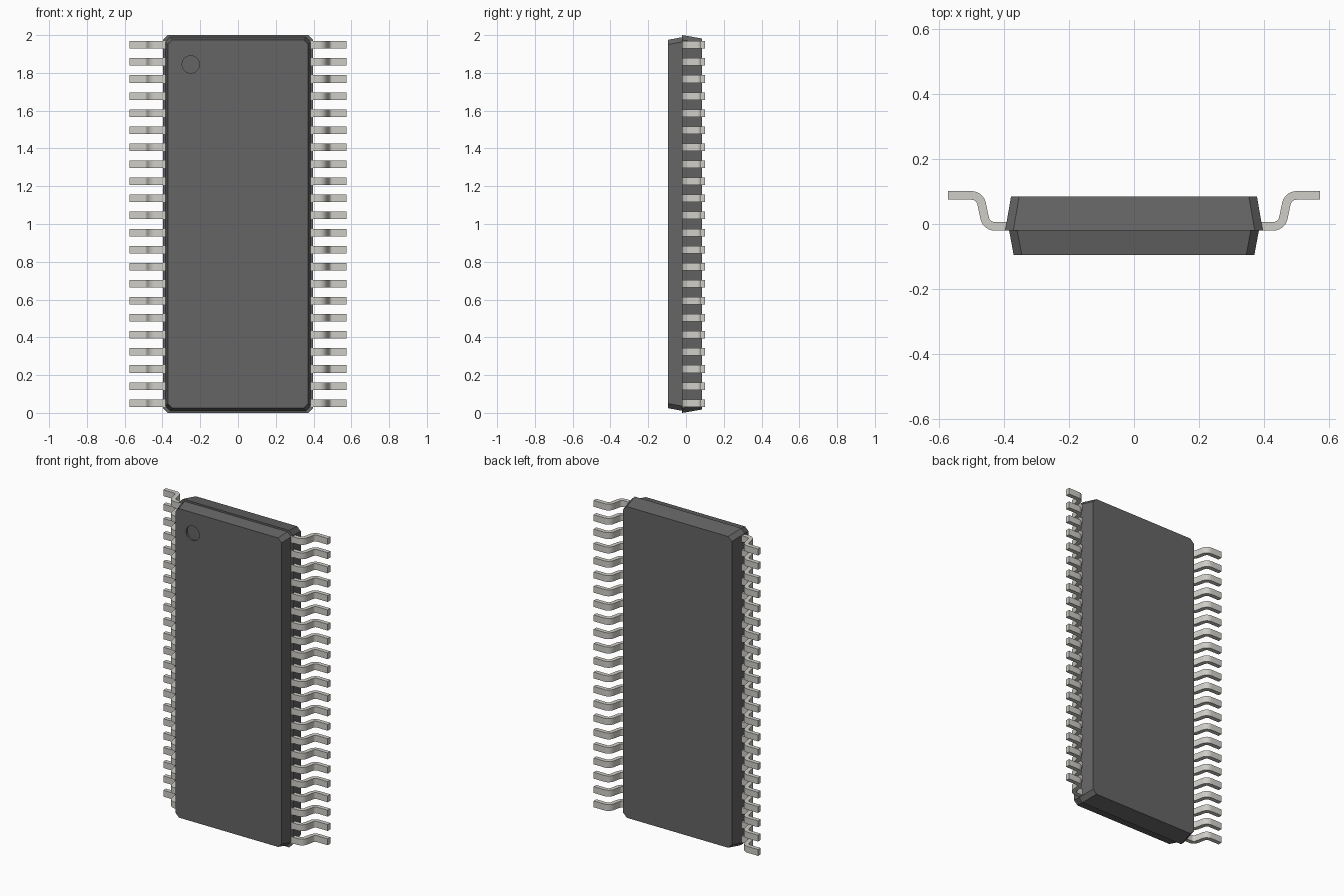
import bpy, bmesh, math
from mathutils import Vector

if "Cube" in bpy.data.objects:
    bpy.data.objects.remove(bpy.data.objects["Cube"])


def material(name, rgb):
    m = bpy.data.materials.new(name)
    m.diffuse_color = (*rgb, 1)
    m.use_nodes = True
    m.node_tree.nodes["Principled BSDF"].inputs["Base Color"].default_value = m.diffuse_color
    return m


def new_object(name, bm, mat=None):
    bmesh.ops.recalc_face_normals(bm, faces=bm.faces)
    me = bpy.data.meshes.new(name)
    bm.to_mesh(me)
    bm.free()
    ob = bpy.data.objects.new(name, me)
    bpy.context.collection.objects.link(ob)
    if mat:
        me.materials.append(mat)
    return ob


dark = material("dark_plastic", (0.13, 0.13, 0.13))
metal = material("lead_metal", (0.62, 0.61, 0.57))

# Moulded body: chamfered rectangles lofted front to back, with a small parting ledge
bm = bmesh.new()
rings = []
C = 0.025
for y, hx, hz in [(-0.095, 0.371, 0.975), (-0.02, 0.385, 0.989),
                  (-0.02, 0.397, 1.0), (0.085, 0.379, 0.982)]:
    pts = [(hx - C, hz), (hx, hz - C), (hx, C - hz), (hx - C, -hz),
           (C - hx, -hz), (-hx, C - hz), (-hx, hz - C), (C - hx, hz)]
    rings.append([bm.verts.new((x, y, 1 + z)) for x, z in pts])
for a, b in zip(rings, rings[1:]):
    for i in range(8):
        j = (i + 1) % 8
        bm.faces.new((a[i], a[j], b[j], b[i]))
bm.faces.new(rings[0])
bm.faces.new(rings[-1])
body = new_object("package_body", bm, dark)

# Round pin-one dimple cut into the front
bpy.ops.mesh.primitive_cylinder_add(vertices=32, radius=0.046, depth=0.04,
                                    location=(-0.25, -0.103, 1.845),
                                    rotation=(math.pi / 2, 0, 0))
cutter = bpy.context.object
cutter.name = "dimple_cutter"
cutter.hide_render = True
cutter.hide_viewport = True
cutter.data.materials.append(dark)
cut = body.modifiers.new("dimple", "BOOLEAN")
cut.operation = "DIFFERENCE"
cut.solver = "EXACT"
cut.object = cutter


# Gull-wing lead: centre line with two rounded bends, thickened and extruded
def rounded_path(pts, radius, steps=6):
    out = [Vector(pts[0])]
    for p, q, r in zip(pts, pts[1:], pts[2:]):
        p, q, r = Vector(p), Vector(q), Vector(r)
        u, v = (p - q).normalized(), (r - q).normalized()
        half = u.angle(v) / 2
        centre = q + (u + v).normalized() * radius / math.sin(half)
        s = q + u * radius / math.tan(half) - centre
        e = q + v * radius / math.tan(half) - centre
        for k in range(steps + 1):
            d = s.lerp(e, k / steps)
            # slerp by normalising evenly spaced chord points
            out.append(centre + d.normalized() * radius)
    out.append(Vector(pts[-1]))
    return out


T, W, N, PITCH = 0.0265, 0.04, 22, 0.0903
path = rounded_path([(0.38, -0.007), (0.455, -0.007), (0.475, 0.088), (0.574, 0.088)], 0.031)


def add_lead(bm, side, z):
    sections = []
    for i, p in enumerate(path):
        t = (path[min(i + 1, len(path) - 1)] - path[max(i - 1, 0)]).normalized()
        n = Vector((-t.y, t.x)) * T / 2
        sections.append([bm.verts.new((side * q.x, q.y, z + dz))
                         for q, dz in ((p + n, -W / 2), (p - n, -W / 2),
                                       (p - n, W / 2), (p + n, W / 2))])
    for a, b in zip(sections, sections[1:]):
        for i in range(4):
            j = (i + 1) % 4
            bm.faces.new((a[i], a[j], b[j], b[i]))
    bm.faces.new(sections[0])
    bm.faces.new(sections[-1])


for side, name in ((-1, "left_leads"), (1, "right_leads")):
    bm = bmesh.new()
    for k in range(N):
        add_lead(bm, side, 1 + (k - (N - 1) / 2) * PITCH)
    leads = new_object(name, bm, metal)
    bpy.ops.object.select_all(action="DESELECT")
    leads.select_set(True)
    bpy.context.view_layer.objects.active = leads
    bpy.ops.object.shade_smooth_by_angle(angle=math.radians(30))
